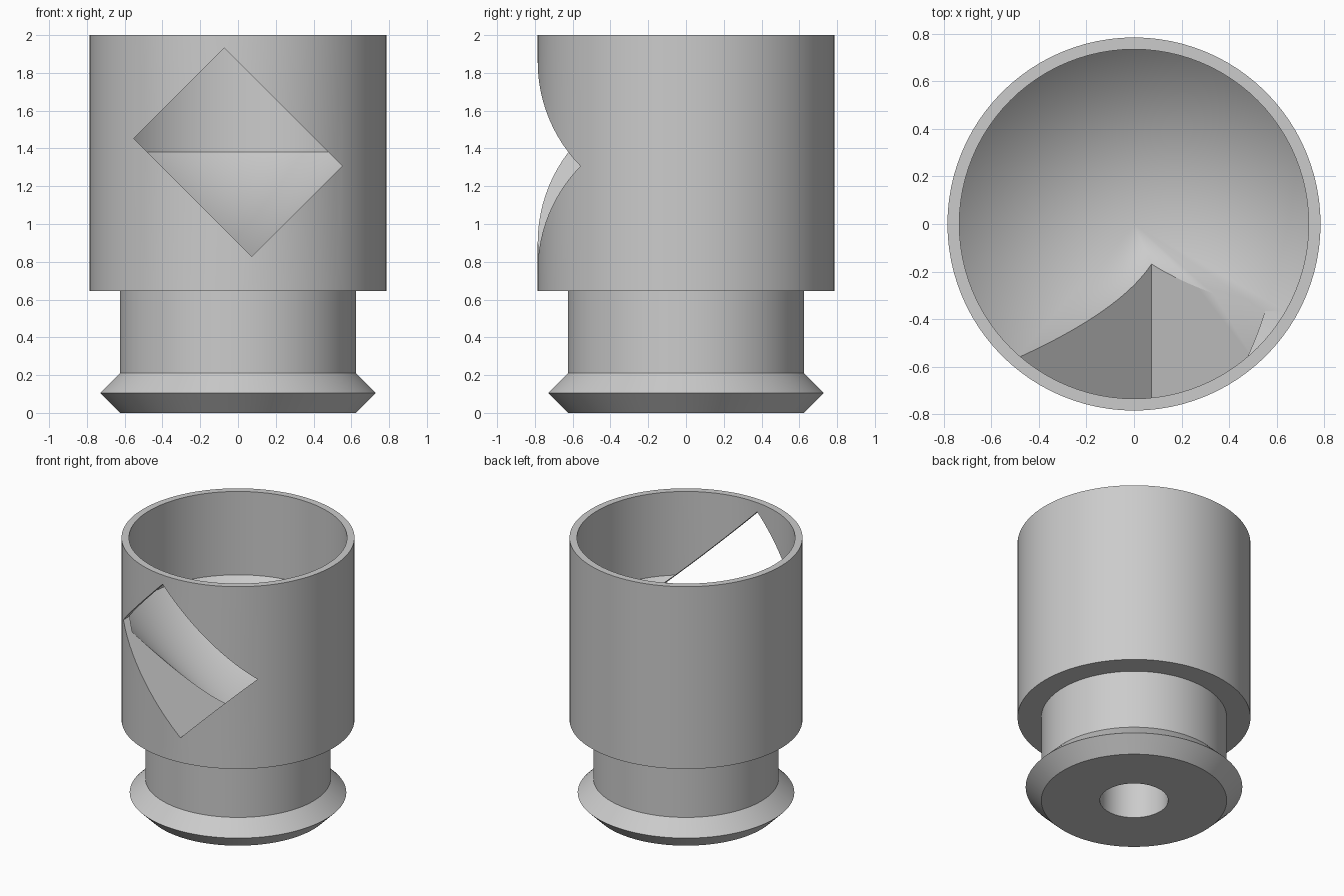
import bpy, bmesh, math
from mathutils import Matrix, Vector

if "Cube" in bpy.data.objects:
    bpy.data.objects.remove(bpy.data.objects["Cube"])

SEGMENTS = 96


def lathe(name, profile):
    """Revolve an (radius, z) profile that starts and ends on the axis."""
    bm = bmesh.new()
    verts = [bm.verts.new((r, 0, z)) for r, z in profile]
    edges = [bm.edges.new(pair) for pair in zip(verts, verts[1:])]
    bmesh.ops.spin(bm, geom=verts + edges, cent=(0, 0, 0), axis=(0, 0, 1),
                   angle=math.tau, steps=SEGMENTS)
    bmesh.ops.remove_doubles(bm, verts=bm.verts, dist=1e-4)
    bmesh.ops.recalc_face_normals(bm, faces=bm.faces)
    mesh = bpy.data.meshes.new(name)
    bm.to_mesh(mesh)
    bm.free()
    obj = bpy.data.objects.new(name, mesh)
    bpy.context.collection.objects.link(obj)
    return obj


# Turned body: blind hole below, flange, neck, cup wall, funnel-shaped floor
body = lathe("cup_body", [
    (0, 0.43), (0.23, 0.43), (0.23, 0),
    (0.625, 0), (0.73, 0.105), (0.625, 0.21),
    (0.625, 0.645), (0.785, 0.645), (0.785, 2.0),
    (0.735, 2.0), (0.735, 1.38), (0, 0.645),
])

# Tilted rectangular window cut through the front wall
bpy.ops.mesh.primitive_cube_add(size=1)
cutter = bpy.context.object
cutter.name = "window_cutter"
cutter.hide_render = True
cutter.data.transform(Matrix.Translation(Vector((0, -0.5, 1.38)))
                      @ Matrix.Rotation(math.radians(45), 4, 'Y')
                      @ Matrix.Diagonal((0.884, 1.0, 0.676, 1.0)))

cut = body.modifiers.new("window", 'BOOLEAN')
cut.operation = 'DIFFERENCE'
cut.solver = 'EXACT'
cut.object = cutter

# Apply the cut, then smooth the turned surfaces
bpy.ops.object.select_all(action='DESELECT')
body.select_set(True)
bpy.context.view_layer.objects.active = body
bpy.ops.object.modifier_apply(modifier=cut.name)
bpy.data.objects.remove(cutter)
bpy.ops.object.shade_smooth_by_angle(angle=math.radians(30))
